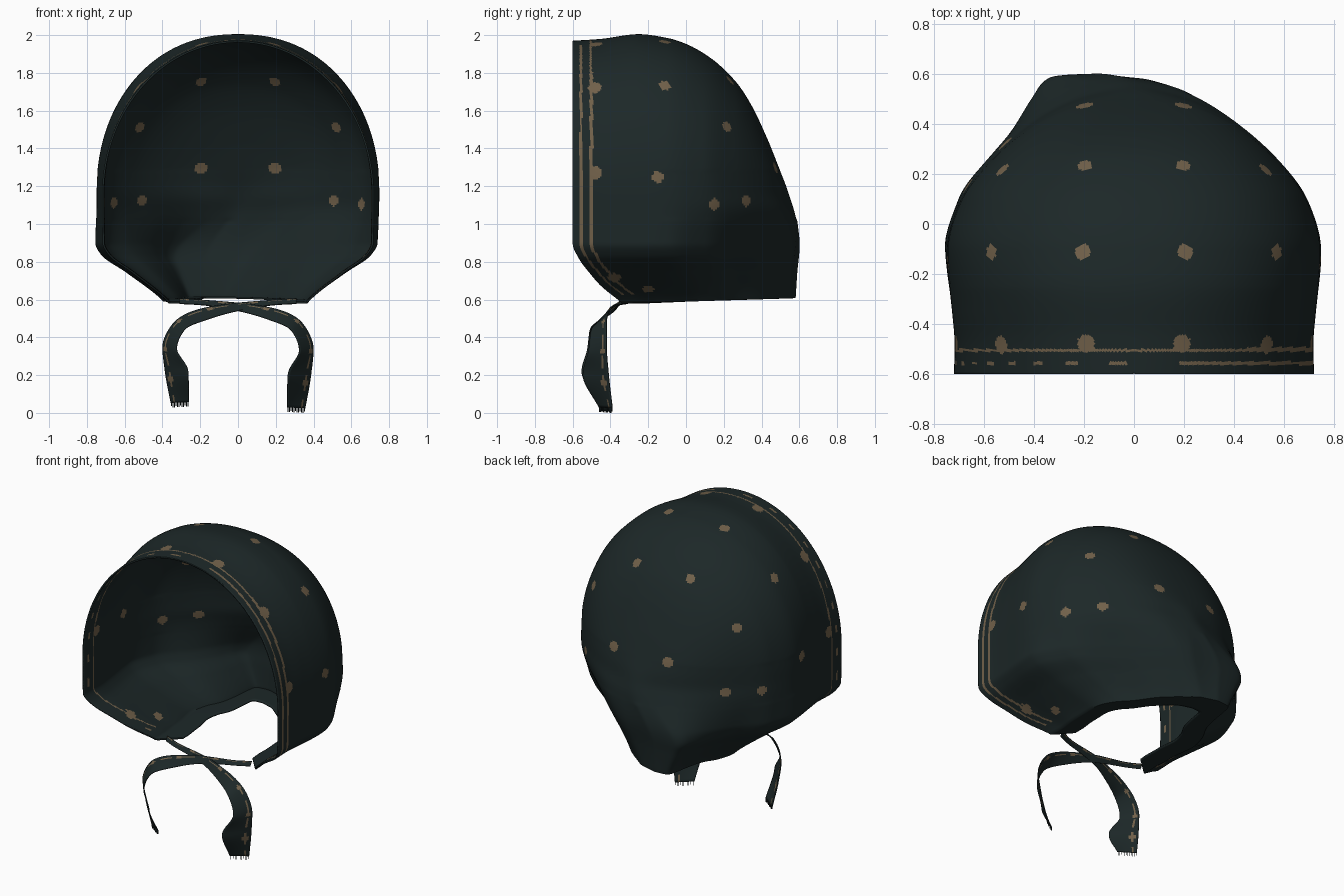
import bpy, bmesh, math
from mathutils import Vector

if "Cube" in bpy.data.objects:
    bpy.data.objects.remove(bpy.data.objects["Cube"])


def material(name, rgb):
    m = bpy.data.materials.new(name)
    m.diffuse_color = (*rgb, 1)
    m.use_nodes = True
    m.node_tree.nodes["Principled BSDF"].inputs["Base Color"].default_value = m.diffuse_color
    return m


cloth = material("dark teal cloth", (.0118, .0205, .0208))
tan = material("tan print", (.165, .118, .068))


def interp(pts, x):
    """Smooth interpolation through (x, value) points."""
    if x <= pts[0][0]:
        return pts[0][1]
    for i in range(len(pts) - 1):
        (x0, v0), (x1, v1) = pts[i], pts[i + 1]
        if x <= x1:
            h = x1 - x0
            def slope(j):
                if j == 0 or j == len(pts) - 1:
                    return (v1 - v0) / h
                a = (pts[j][1] - pts[j-1][1]) / (pts[j][0] - pts[j-1][0])
                b = (pts[j+1][1] - pts[j][1]) / (pts[j+1][0] - pts[j][0])
                return 0 if a * b <= 0 else 2 * a * b / (a + b)
            t = (x - x0) / h
            return (v0 * (1 + 2*t) * (1-t)**2 + slope(i) * h * t * (1-t)**2
                    + v1 * t*t * (3 - 2*t) + slope(i+1) * h * t*t * (t-1))
    return pts[-1][1]


def table(pts, lo, hi, n=800):
    """Sampled curve for fast lookup."""
    vals = [interp(pts, lo + (hi - lo) * i / n) for i in range(n + 1)]
    def look(x):
        f = min(max((x - lo) / (hi - lo), 0), 1) * n
        i = min(int(f), n - 1)
        return vals[i] + (vals[i+1] - vals[i]) * (f - i)
    return look


MID = 1.15      # height where the dome meets the gathered lower part
ridge = table([(-.6, 1.965), (-.45, 1.975), (-.25, 2), (-.1, 1.98), (0, 1.948), (.127, 1.875), (.26, 1.75),
               (.34, 1.63), (.43, 1.44), (.5, 1.265), (.548, MID)], -.6, .548)
plan_up = table([(0, .96), (.1, .955), (.22, .97), (.43, 1), (.6, .93), (.74, .77),
                 (.87, .54), (.945, .33), (1, 0)], 0, 1)
plan_low = table([(0, .96), (.1, .955), (.22, .97), (.42, 1), (.58, .89), (.71, .68), (.83, .51),
                  (.92, .38), (.98, .26), (1, 0)], 0, 1)
front = table([(.58, -.32), (.6, -.34), (.69, -.455), (.75, -.51), (.82, -.565), (.9, -.6), (MID, -.6)],
              .58, MID)
back = table([(.58, .57), (.75, .585), (.9, .6), (1.06, .58), (MID, .548)], .58, MID)
width = table([(.58, .36), (.62, .40), (.75, .58), (.84, .71), (.9, .742), (MID, .745)], .58, MID)


def inside(x, y, z):
    f, b = front(z), back(z)
    u = (y - f) / (b - f)
    if u >= 1:
        return False
    k = min(max((MID - z) / .35, 0), 1)
    k = k * k * (3 - 2 * k)
    w = width(z) * (plan_up(u) * (1 - k) + plan_low(u) * k)
    x = abs(x + .17 * k * max(u, 0) ** 3)
    if x >= w:
        return False
    if z <= MID:
        return True
    top = ridge(y) - MID
    p = 2.02 + .18 * min(max(u, 0) / .3, 1)
    return top > 1e-5 and (x / w) ** p + ((z - MID) / top) ** p < 1


def cast(o, d):
    lo, hi = 0, 1.6
    for _ in range(18):
        m = (lo + hi) / 2
        if inside(o[0] + d[0]*m, o[1] + d[1]*m, o[2] + d[2]*m):
            lo = m
        else:
            hi = m
    return lo


def finish(name, bm, thick):
    bmesh.ops.recalc_face_normals(bm, faces=bm.faces)
    me = bpy.data.meshes.new(name)
    bm.to_mesh(me)
    bm.free()
    me.materials.append(cloth)
    me.materials.append(tan)
    ob = bpy.data.objects.new(name, me)
    bpy.context.collection.objects.link(ob)
    s = ob.modifiers.new("thickness", 'SOLIDIFY')
    s.thickness, s.offset = thick, 0
    bpy.context.view_layer.objects.active = ob
    ob.select_set(True)
    bpy.ops.object.shade_smooth_by_angle(angle=math.radians(50))
    ob.select_set(False)
    return ob


def skin(bm, rows):
    vs = [[bm.verts.new(p) for p in r] for r in rows]
    for a, b in zip(vs, vs[1:]):
        for i in range(len(a) - 1):
            bm.faces.new((a[i], a[i+1], b[i+1], b[i]))


# hood: dome rows around the top of the rim, then gathered rows to the neck
COLS, UP, LOW, LIP = 250, 146, 54, 9
rows = []
for j in range(UP + LOW + 1):
    e = math.radians(89.8 * (1 - j / UP)) if j < UP else 0
    z0 = MID if j <= UP else MID - (MID - .6) * (j - UP) / LOW
    k = (MID - z0) / .55
    o = (0, front(z0) + 1e-6, z0)
    row = []
    for i in range(COLS + 1):
        a = math.pi * i / COLS
        d = (math.cos(e) * math.cos(a), math.cos(e) * math.sin(a), math.sin(e))
        r = cast(o, d)
        r *= 1 + .012 * k * math.sin(a) * math.sin(14 * a + 1)     # soft folds
        y = o[1] + d[1] * r
        row.append((d[0] * r, y, z0 + d[2] * r + .03 * k ** 4 * (y - .2)))
    rows.append(row)
# underside drawn in around the neck opening
hem = rows[-1]
for j in range(1, LIP + 1):
    s = 1 - .3 * j / LIP
    rows.append([(.04 + (x - .04) * s, .03 + (y - .03) * s, z) for x, y, z in hem])
bm = bmesh.new()
skin(bm, rows)
bmesh.ops.remove_doubles(bm, verts=bm.verts, dist=.0004)
# relax the join between dome and lower part
join = [v for v in bm.verts if abs(v.co.z - MID) < .13 and not v.is_boundary]
for _ in range(30):
    bmesh.ops.smooth_vert(bm, verts=join, factor=.5, use_axis_x=True, use_axis_y=True, use_axis_z=True)

# printed trim lines along the rim, broken on the left side, and scattered dots
half_dots = [(.2, -.115, 1.96), (.57, -.11, 1.73), (.74, -.15, 1.25), (.2, .23, 1.75),
             (.2, .46, 1.3), (.52, .21, 1.51), (.49, .3, 1.12), (.64, .13, 1.11),
             (.19, -.48, 1.96), (.53, -.48, 1.72), (.72, -.48, 1.27), (.45, -.2, .66), (.53, -.38, .72)]
dots = [Vector((s * x, y, z)) for x, y, z in half_dots for s in (1, -1)]
faces = [(f, f.calc_center_median()) for f in bm.faces]
for f, c in faces:
    off = c.y - front(c.z)
    strong = c.x > 0 and c.z < 1.8
    outer = .037 < off < .051 and (strong or math.sin(c.z * 40 + c.x * 25) > .5)
    inner = .09 < off < (.108 if strong else .101)
    if c.z > .63 and (outer or inner):
        f.material_index = 1
for p in dots:
    q = min((c for f, c in faces), key=lambda c: (c - p).length_squared)
    size = .036 if p.y < -.35 else .031
    for f, c in faces:
        if (c - q).length < size:
            f.material_index = 1
finish("hood", bm, .01)

# chin ties: ribbons crossing under the chin and hanging on both sides
edge_a = [(-.31, -.29, .606), (-.2, -.33, .598), (0, -.355, .582), (.2, -.40, .55), (.33, -.42, .485),
          (.398, -.42, .34), (.385, -.41, .2), (.355, -.39, .025)]
edge_b = [(-.31, -.31, .578), (-.2, -.35, .572), (0, -.38, .54), (.16, -.44, .495), (.28, -.50, .44),
          (.325, -.515, .33), (.265, -.545, .2), (.26, -.46, .03)]


def path(pts, t):
    return Vector([interp([(i, p[k]) for i, p in enumerate(pts)], t) for k in range(3)])


for side, name in ((1, "right_tie"), (-1, "left_tie")):
    lift = 0 if side > 0 else .03
    def place(p):
        t = max(0, (.5 - p.z) / .5)
        return Vector((side * p.x, p.y - (.006 if side < 0 else 0), p.z + lift * t))
    N, M = 84, 12
    rows = []
    for j in range(N + 1):
        a, b = path(edge_a, 7 * j / N), path(edge_b, 7 * j / N)
        rows.append([place(a.lerp(b, i / M)) for i in range(M + 1)])
    bm = bmesh.new()
    skin(bm, rows)
    bm.faces.ensure_lookup_table()
    for n, f in enumerate(bm.faces):
        j, i = divmod(n, M)
        if (i == 2 and j % 9 < 6) or (j % 14 in (4, 5) and i in (1, 2, 3)):
            f.material_index = 1
    # fringe threads on the ribbon end
    for i in range(M):
        p, q = rows[-1][i], rows[-1][i + 1]
        a, b = p.lerp(q, .38), p.lerp(q, .62)
        down = Vector((0, 0, .025 if i % 3 else .018))
        bm.faces.new([bm.verts.new(v) for v in (a, b, b - down, a - down)])
    finish(name, bm, .006)
